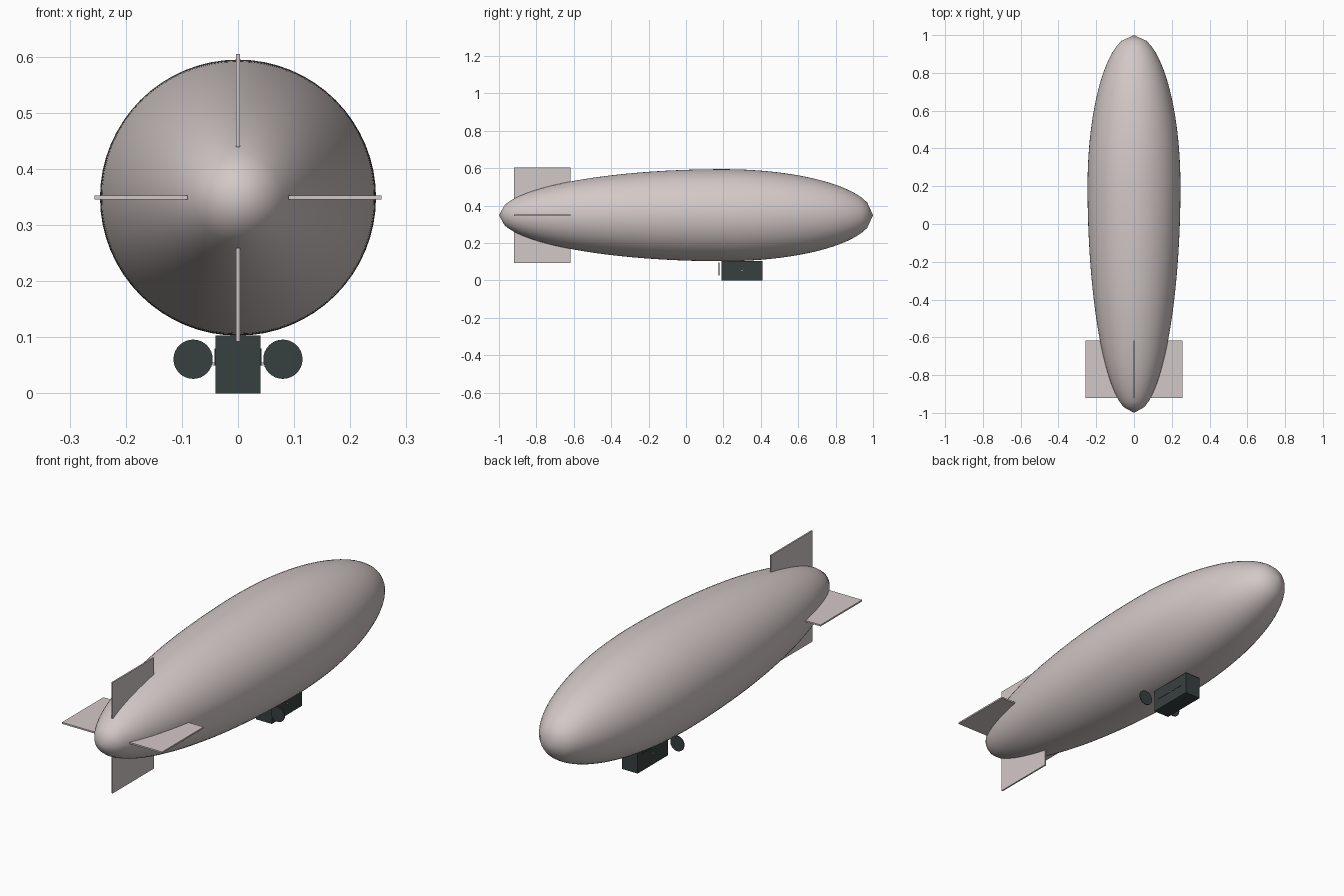
import bpy, bmesh, math
from mathutils import Matrix, Vector

cube = bpy.data.objects.get("Cube")
if cube:
    bpy.data.objects.remove(cube, do_unlink=True)


def material(name, rgb):
    m = bpy.data.materials.new(name)
    m.use_nodes = True
    col = (*rgb, 1)
    m.diffuse_color = col
    m.node_tree.nodes["Principled BSDF"].inputs["Base Color"].default_value = col
    return m


SKIN = material("pale warm grey", (0.65, 0.58, 0.57))
DARK = material("dark slate", (0.039, 0.052, 0.05))
AXIS_Z, RADIUS, WIDEST_Y = 0.349, 0.246, 0.2


def finish(name, bm, mat):
    bmesh.ops.recalc_face_normals(bm, faces=bm.faces)
    mesh = bpy.data.meshes.new(name)
    bm.to_mesh(mesh)
    bm.free()
    mesh.materials.append(mat)
    ob = bpy.data.objects.new(name, mesh)
    bpy.context.collection.objects.link(ob)
    return ob


def box(name, lo, hi, mat):
    lo, hi = Vector(lo), Vector(hi)
    bm = bmesh.new()
    bmesh.ops.create_cube(bm, size=1, matrix=Matrix.Translation((lo + hi) / 2)
                          @ Matrix.Diagonal((*(hi - lo), 1)))
    return finish(name, bm, mat)


def cylinder_y(name, centre, radius, length, mat, sides=32):
    bm = bmesh.new()
    bmesh.ops.create_cone(bm, cap_ends=True, segments=sides, radius1=radius,
                          radius2=radius, depth=length,
                          matrix=Matrix.Translation(centre)
                          @ Matrix.Rotation(math.pi / 2, 4, "X"))
    return finish(name, bm, mat)


def hull_radius(y):
    half = 1 - WIDEST_Y if y > WIDEST_Y else 1 + WIDEST_Y
    return RADIUS * math.sqrt(max(0, 1 - ((y - WIDEST_Y) / half) ** 2))


# Hull: two half-ellipses turned about the long axis
bm = bmesh.new()
STEPS, SIDES = 64, 64
profile = []
for i in range(STEPS + 1):
    y = -1 + 2 * i / STEPS
    profile.append(bm.verts.new((hull_radius(y), y, AXIS_Z)))
edges = [bm.edges.new(pair) for pair in zip(profile, profile[1:])]
bmesh.ops.spin(bm, geom=profile + edges, cent=(0, 0, AXIS_Z), axis=(0, 1, 0),
               angle=math.tau, steps=SIDES)
bmesh.ops.remove_doubles(bm, verts=bm.verts, dist=0.0001)
hull = finish("hull", bm, SKIN)
for p in hull.data.polygons:
    p.use_smooth = True

# Tail fins: four plates around the axis
for k, name in enumerate(("left_fin", "upper_fin", "right_fin", "lower_fin")):
    fin = box(name, (0.09, -0.92, -0.0035), (0.256, -0.617, 0.0035), SKIN)
    fin.data.transform(Matrix.Translation((0, 0, AXIS_Z))
                       @ Matrix.Rotation(-k * math.pi / 2, 4, "Y"))

# Gondola under the hull
box("gondola", (-0.04, 0.19, 0), (0.04, 0.41, 0.103), DARK)

# Side panels and propeller discs
for side, s in (("left", 1), ("right", -1)):
    xs = sorted((s * 0.039, s * 0.0415))
    box(side + "_gondola_panel", (xs[0], 0.22, 0.05), (xs[1], 0.38, 0.08), DARK)
    xs = sorted((s * 0.041, s * 0.045))
    box(side + "_lamp", (xs[0], 0.297, 0.05), (xs[1], 0.303, 0.055), SKIN)
    cylinder_y(side + "_propeller_disc", (s * 0.08, 0.177, 0.061), 0.035, 0.004, DARK)
